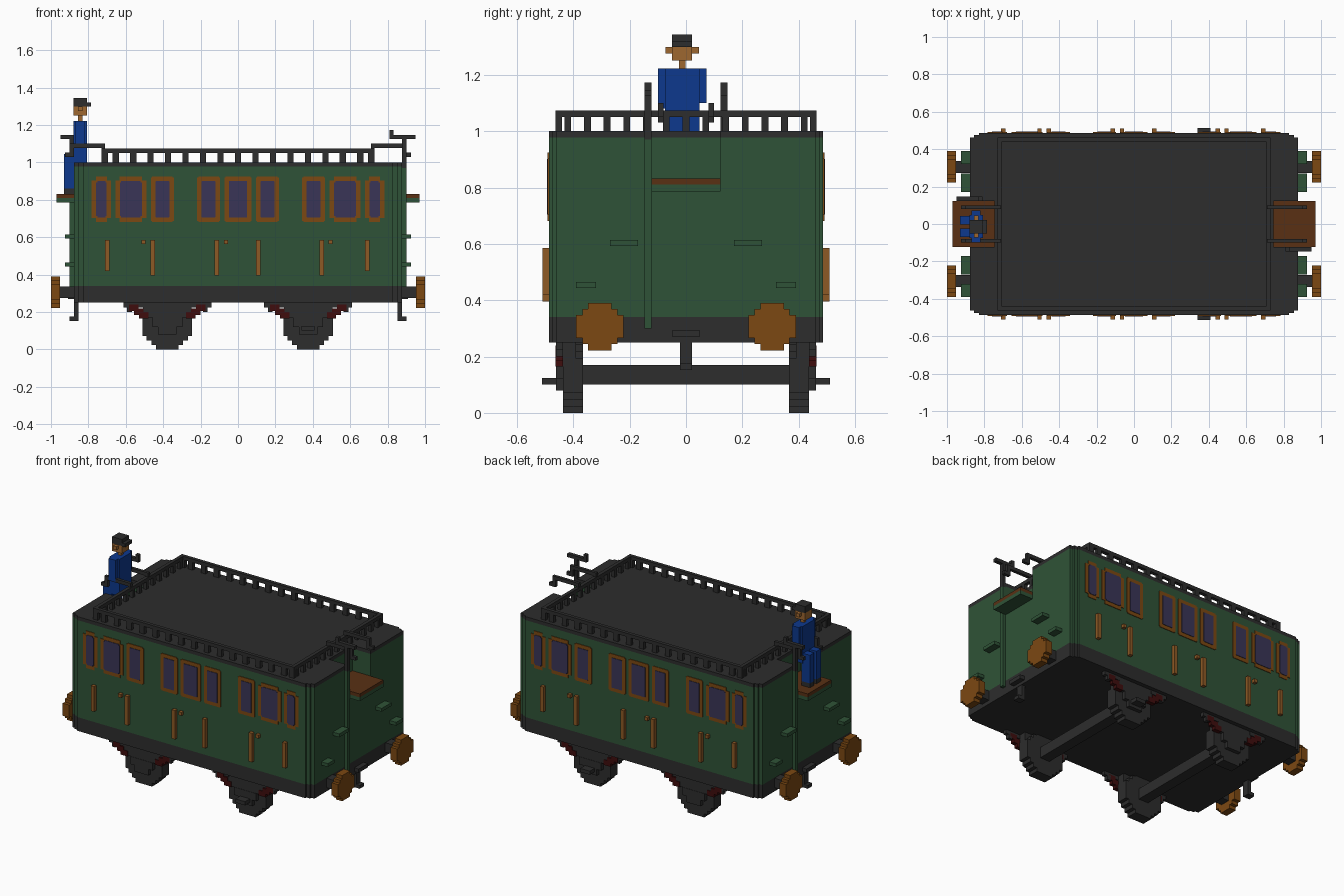
import bpy, bmesh

cube = bpy.data.objects.get("Cube")
if cube:
    bpy.data.objects.remove(cube)


def material(name, *rgb):
    m = bpy.data.materials.new(name)
    m.use_nodes = True
    col = (*rgb, 1)
    m.diffuse_color = col
    m.node_tree.nodes["Principled BSDF"].inputs["Base Color"].default_value = col
    return m


BLACK = material("charcoal", .026, .026, .026)
GREEN = material("coach green", .028, .086, .038)
OCHRE = material("ochre", .2, .065, .006)
WOOD = material("light wood", .27, .1, .018)
GLASS = material("dusky glass", .042, .036, .095)
BLUE = material("uniform blue", .004, .04, .27)
BROWN = material("seat brown", .1, .03, .007)
RED = material("dark red", .05, .004, .004)
SKIN = material("skin", .34, .135, .03)

SYM = {"": [(1, 1)], "x": [(1, 1), (-1, 1)], "y": [(1, 1), (1, -1)],
       "r": [(1, 1), (-1, -1)], "xy": [(1, 1), (-1, 1), (1, -1), (-1, -1)]}


def finish(name, bm, mat):
    bmesh.ops.recalc_face_normals(bm, faces=bm.faces)
    me = bpy.data.meshes.new(name)
    bm.to_mesh(me)
    bm.free()
    me.materials.append(mat)
    ob = bpy.data.objects.new(name, me)
    bpy.context.collection.objects.link(ob)


def extrude(bm, pts, axis, lo, hi, sx=1, sy=1):
    """Extrude a 2D outline along an axis, optionally mirrored."""
    def place(u, v, w):
        x, y, z = {"x": (w, u, v), "y": (u, w, v), "z": (u, v, w)}[axis]
        return x * sx, y * sy, z
    rings = [[bm.verts.new(place(u, v, w)) for u, v in pts] for w in (lo, hi)]
    bm.faces.new(rings[0])
    bm.faces.new(rings[1])
    for i in range(len(pts)):
        j = (i + 1) % len(pts)
        bm.faces.new((rings[0][i], rings[0][j], rings[1][j], rings[1][i]))


def prism(name, pts, axis, lo, hi, mat, sym=""):
    bm = bmesh.new()
    for sx, sy in SYM[sym]:
        extrude(bm, pts, axis, lo, hi, sx, sy)
    finish(name, bm, mat)


def boxes(name, mat, sym, *items):
    """Each item is x0, x1, y0, y1, z0, z1."""
    bm = bmesh.new()
    for x0, x1, y0, y1, z0, z1 in items:
        for sx, sy in SYM[sym]:
            extrude(bm, [(x0, y0), (x1, y0), (x1, y1), (x0, y1)], "z", z0, z1, sx, sy)
    finish(name, bm, mat)


def stepped(corners, cu=0, cv=0, notch=None):
    """Four-fold outline with stair-step corners; notch cuts both u ends."""
    q = [corners[0]]
    for (a0, b0), (a1, b1) in zip(corners, corners[1:]):
        q += [(a0, b1), (a1, b1)]
    if notch:
        q += [(q[-1][0], notch[1]), notch]
    pts = q + [(a, -b) for a, b in q[::-1]]
    pts += [(-a, -b) for a, b in q] + [(-a, b) for a, b in q[::-1]]
    return [(cu + a, cv + b) for a, b in pts]


# Coach body, with a seat recess at each end
PLAN = [(.83, .487), (.855, .475), (.878, .462)]
RECESS = (.745, .122)
prism("underframe", stepped(PLAN), "z", .25, .34, BLACK)
prism("lower_body", stepped(PLAN), "z", .34, .81, GREEN)
prism("upper_body", stepped(PLAN, notch=RECESS), "z", .81, .977, GREEN)
prism("roof", stepped(PLAN, notch=RECESS), "z", .977, 1.0, BLACK)

# Windows on both sides: centre, half width, clipped corners
for i, (cx, hw, clipped) in enumerate([
        (.73, .052, 1), (.573, .083, 1), (.404, .061, 0), (.157, .061, 0), (0, .073, 0),
        (-.157, .061, 0), (-.404, .061, 0), (-.573, .083, 1), (-.73, .052, 1)]):
    s = .022 if clipped else .006
    frame = [(hw - s, .122), (hw, .122 - s)]
    pane = [(hw - .024 - s / 3, .098), (hw - .024, .098 - s / 3)]
    prism(f"window_frame_{i}", stepped(frame, cx, .803), "y", .48, .491, OCHRE, "y")
    prism(f"window_pane_{i}", stepped(pane, cx, .803), "y", .48, .494, GLASS, "y")

# Door handrails and knobs
boxes("door_handrails", WOOD, "y", *[
    (x - .012, x + .012, .48, .51, z, .585)
    for x, z in [(-.7, .42), (-.455, .395), (-.113, .395), (.107, .395), (.447, .395), (.69, .42)]])
boxes("door_knobs", WOOD, "y", *[
    (x - .011, x + .011, .48, .51, .563, .585) for x in (-.505, -.065, .495)])

# Roof railing
boxes("rail_sides", BLACK, "y", (-.73, .73, .44, .463, 1.05, 1.073))
boxes("rail_ends", BLACK, "x", (.707, .73, -.44, .44, 1.05, 1.073))
boxes("rail_side_posts", BLACK, "y", *[
    (x * .0935 - .017, x * .0935 + .017, .44, .463, 1, 1.05) for x in range(-7, 8)])
boxes("rail_corner_posts", BLACK, "xy", (.695, .73, .44, .463, 1, 1.05))
boxes("rail_end_posts", BLACK, "x", *[
    (.707, .73, y * .07 - .012, y * .07 + .012, 1, 1.05) for y in range(-6, 7)])

# End seats, arm rails and brake columns
boxes("seat", BROWN, "x", (.74, .97, -.122, .122, .81, .832))
boxes("seat_bracket", GREEN, "x", (.86, .97, -.122, .122, .785, .81))
boxes("seat_arms", BLACK, "xy", (.71, .9, .08, .1, 1.077, 1.1),
      (.878, .9, .08, .1, 1.03, 1.077), (.878, .925, .08, .1, 1.03, 1.052),
      (.71, .73, .08, .1, 1.05, 1.077))
boxes("brake_column", GREEN, "r", (.87, .9, -.147, -.123, .3, .97))
boxes("brake_column_top", BLACK, "r", (.878, .9, -.147, -.123, .97, 1.147))
boxes("brake_crank", BLACK, "r", (.81, .95, -.147, -.123, 1.125, 1.147),
      (.81, .832, -.147, -.123, 1.147, 1.173))

# Climbing steps on the ends
boxes("end_steps", GREEN, "xy", (.87, .925, .17, .27, .592, .614),
      (.87, .925, .32, .39, .443, .465))

# Buffers and couplings
DISC = [(.041, .084), (.062, .062), (.084, .041)]
prism("buffer_discs", stepped(DISC, .306, .306), "x", .953, 1.0, OCHRE, "xy")
boxes("buffer_stems", BLACK, "xy", (.87, .955, .273, .337, .275, .337))
boxes("couplings", BLACK, "x", (.853, .876, -.022, .022, .153, .26),
      (.853, .9, -.022, .022, .153, .175), (.87, .91, -.048, .048, .27, .295))

# Wheels, axles, axle guards and stepped springs
WHEEL = [(.06, .133), (.085, .11), (.11, .085), (.133, .06)]
for cx, side in ((-.378, "rear"), (.375, "fore")):
    prism(f"{side}_wheels", stepped(WHEEL, cx, .133), "y", .365, .437, BLACK, "y")
    boxes(f"{side}_axle", BLACK, "", (cx - .035, cx + .035, -.37, .37, .1, .17))
    boxes(f"{side}_axle_guards", BLACK, "y",
          (cx - .13, cx + .13, .39, .46, .17, .25),
          (cx - .08, cx + .08, .43, .462, .12, .17),
          (cx - .05, cx + .05, .43, .462, .08, .12))
    for s in (-1, 1):
        boxes(f"{side}_springs", RED, "y", *[
            (cx + s * (.1 + .027 * i), cx + s * (.15 + .027 * i), .437, .464,
             .165 + .02 * i, .2 + .02 * i) for i in range(3)])
        boxes(f"{side}_spring_hangers", BLACK, "y",
              (cx + s * .12, cx + s * .235, .437, .462, .225, .25),
              (cx + s * .19, cx + s * .215, .437, .462, .2, .225))
boxes("axle_step", BLACK, "y", (.34, .41, .43, .512, .1, .124))

# Seated conductor on the rear seat
boxes("conductor_torso", BLUE, "", (-.88, -.808, -.075, .048, .98, 1.222))
boxes("conductor_arms", BLUE, "", (-.87, -.82, -.1, -.075, 1.08, 1.222),
      (-.87, -.82, .048, .072, 1.1, 1.222))
boxes("conductor_legs", BLUE, "", (-.93, -.81, -.07, -.025, .99, 1.045),
      (-.93, -.81, -.002, .043, .99, 1.045),
      (-.93, -.87, -.07, -.025, .86, .99), (-.93, -.87, -.002, .043, .86, .99))
boxes("conductor_shoes", BLACK, "", (-.93, -.87, -.07, -.025, .832, .86),
      (-.93, -.87, -.002, .043, .832, .86))
boxes("conductor_head", SKIN, "", (-.855, -.832, -.025, -.002, 1.222, 1.25),
      (-.88, -.808, -.05, .022, 1.25, 1.3), (-.855, -.832, -.073, .046, 1.275, 1.298))
boxes("conductor_cap", BLACK, "", (-.88, -.808, -.05, .022, 1.3, 1.343),
      (-.81, -.785, -.05, .022, 1.298, 1.32))
